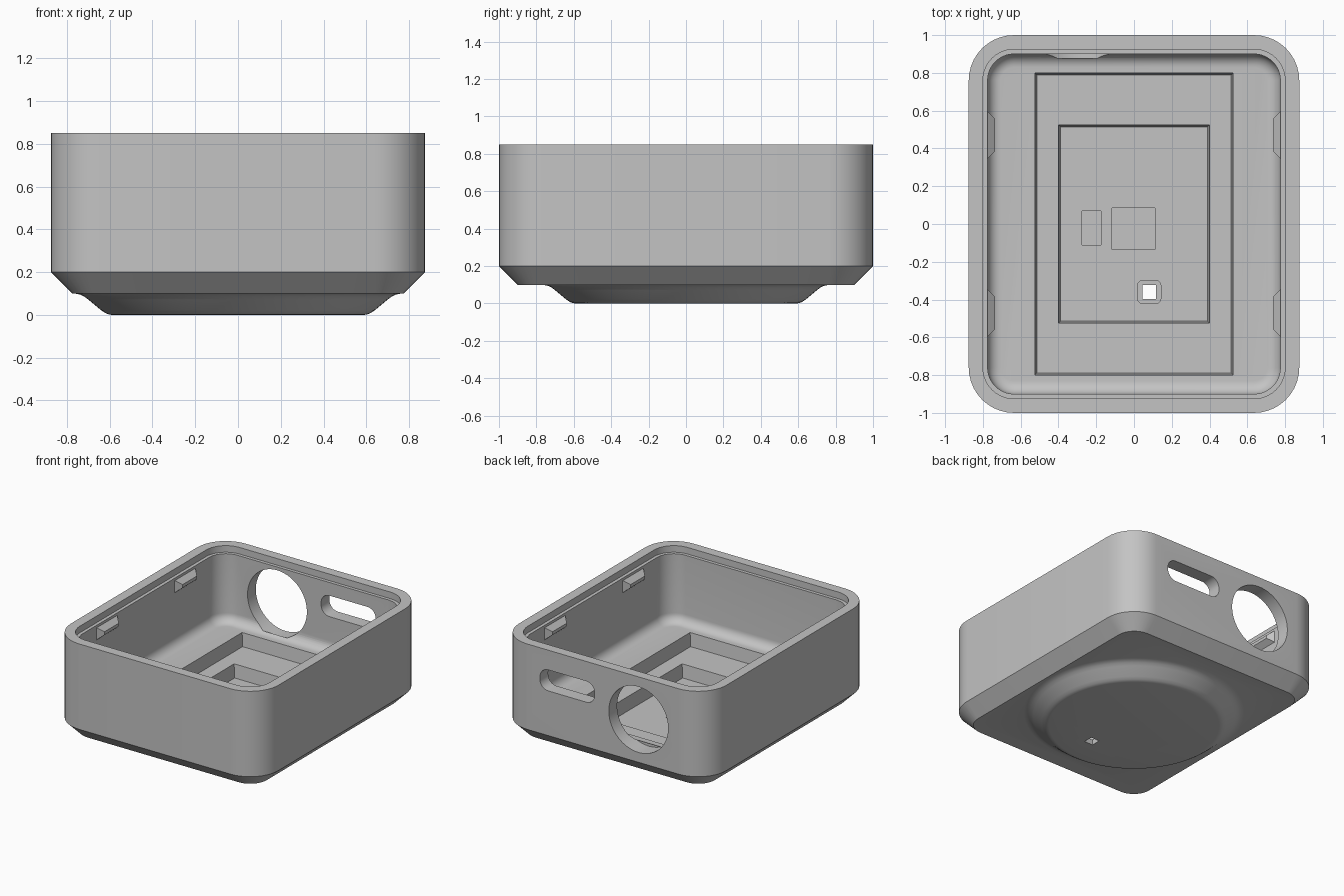
import bpy, bmesh
from math import sin, cos, pi, radians
from mathutils import Vector, Matrix

cube = bpy.data.objects.get("Cube")
if cube:
    bpy.data.objects.remove(cube, do_unlink=True)

grey = bpy.data.materials.new("matte grey")
grey.use_nodes = True
grey.diffuse_color = (0.55, 0.55, 0.55, 1)
grey.node_tree.nodes["Principled BSDF"].inputs["Base Color"].default_value = (0.55, 0.55, 0.55, 1)


def rounded_rect(hx, hy, r, z, steps=10):
    """Outline of a rounded rectangle; r = 0 gives a plain one."""
    if r == 0:
        return [(hx, hy, z), (-hx, hy, z), (-hx, -hy, z), (hx, -hy, z)]
    pts = []
    for i, (sx, sy) in enumerate([(1, 1), (-1, 1), (-1, -1), (1, -1)]):
        for k in range(steps + 1):
            a = (i + k / steps) * pi / 2
            pts.append((sx * (hx - r) + r * cos(a), sy * (hy - r) + r * sin(a), z))
    return pts


def circle(r, z, steps=96):
    return [(r * cos(2 * pi * k / steps), r * sin(2 * pi * k / steps), z) for k in range(steps)]


def loft(name, rings, matrix=Matrix()):
    """Closed solid through a stack of matching outlines."""
    bm = bmesh.new()
    loops = [[bm.verts.new(p) for p in ring] for ring in rings]
    n = len(loops[0])
    for low, high in zip(loops, loops[1:]):
        for k in range(n):
            j = (k + 1) % n
            bm.faces.new((low[k], low[j], high[j], high[k]))
    bm.faces.new(loops[0][::-1])
    bm.faces.new(loops[-1])
    bm.transform(matrix)
    bmesh.ops.recalc_face_normals(bm, faces=bm.faces)
    mesh = bpy.data.meshes.new(name)
    bm.to_mesh(mesh)
    bm.free()
    mesh.materials.append(grey)
    ob = bpy.data.objects.new(name, mesh)
    bpy.context.collection.objects.link(ob)
    return ob


def combine(target, tool, operation):
    mod = target.modifiers.new(operation.lower(), 'BOOLEAN')
    mod.operation, mod.object, mod.solver = operation, tool, 'EXACT'
    activate(target)
    bpy.ops.object.modifier_apply(modifier=mod.name)
    bpy.data.objects.remove(tool, do_unlink=True)


def activate(ob):
    bpy.ops.object.select_all(action='DESELECT')
    ob.select_set(True)
    bpy.context.view_layer.objects.active = ob


# Outer body with chamfered base
body = loft("case_body", [rounded_rect(0.775, 0.9, 0.14, 0.1),
                          rounded_rect(0.875, 1.0, 0.24, 0.2),
                          rounded_rect(0.875, 1.0, 0.24, 0.85)])

# Round foot blending into the base
foot_profile = [(0.59, 0), (0.605, 0.002), (0.62, 0.008), (0.64, 0.021), (0.7, 0.071),
                (0.72, 0.086), (0.74, 0.095), (0.765, 0.1), (0.765, 0.14)]
combine(body, loft("foot", [circle(r, z) for r, z in foot_profile]), 'UNION')

# Main cavity with filleted floor and stepped lip
floor, fillet = 0.28, 0.07
rings = []
for k in range(9):
    a = k / 8 * pi / 2
    inset = fillet * (1 - sin(a))
    rings.append(rounded_rect(0.775 - inset, 0.9 - inset, 0.14 - inset,
                              floor + fillet * (1 - cos(a))))
rings += [rounded_rect(0.775, 0.9, 0.14, 0.8), rounded_rect(0.8, 0.925, 0.165, 0.8),
          rounded_rect(0.8, 0.925, 0.165, 0.95)]
combine(body, loft("cavity", rings), 'DIFFERENCE')

# Two nested floor recesses with slightly sloped walls
for hx, hy, low, high in [(0.525, 0.8, 0.18, floor), (0.4, 0.525, 0.08, 0.18)]:
    combine(body, loft("recess", [rounded_rect(hx - 0.012, hy - 0.012, 0, low),
                                  rounded_rect(hx, hy, 0, high),
                                  rounded_rect(hx, hy, 0, high + 0.05)]), 'DIFFERENCE')

# Shallow pads sunk in the lowest floor
for x, y, hx, hy in [(-0.225, -0.02, 0.05, 0.09), (-0.003, -0.025, 0.113, 0.11)]:
    combine(body, loft("pad", [rounded_rect(hx, hy, 0, 0.072), rounded_rect(hx, hy, 0, 0.12)],
                       Matrix.Translation((x, y, 0))), 'DIFFERENCE')

# Stepped square port through the foot
port = Matrix.Translation((0.08, -0.36, 0))
combine(body, loft("port_pocket", [rounded_rect(0.062, 0.062, 0.03, 0.04),
                                   rounded_rect(0.062, 0.062, 0.03, 0.12)], port), 'DIFFERENCE')
combine(body, loft("port_hole", [rounded_rect(0.036, 0.036, 0, -0.05),
                                 rounded_rect(0.036, 0.036, 0, 0.1)], port), 'DIFFERENCE')

# Round opening and slot through the back wall
turn = Matrix.Rotation(radians(90), 4, 'X')
combine(body, loft("round_opening", [circle(0.25, -1.1), circle(0.25, -0.875)],
                   Matrix.Translation((-0.3, 0, 0.525)) @ turn), 'DIFFERENCE')
combine(body, loft("slot", [rounded_rect(0.23, 0.08, 0.07, z) for z in (-1.1, -0.8)],
                   Matrix.Translation((0.3, 0, 0.62)) @ turn), 'DIFFERENCE')

activate(body)
bpy.ops.object.shade_smooth_by_angle(angle=radians(25))

# Snap clips on the side walls
for side, sname in ((1, "left"), (-1, "right")):
    tilt = Matrix.Rotation(radians(-90 * side), 4, 'Y')
    for y, yname in ((-0.47, "front"), (0.47, "back")):
        loft(f"clip_{yname}_{sname}", [rounded_rect(0.05, 0.13, 0, -0.005),
                                       rounded_rect(0.012, 0.085, 0, 0.04)],
             Matrix.Translation((0.775 * side, y, 0.735)) @ tilt)
